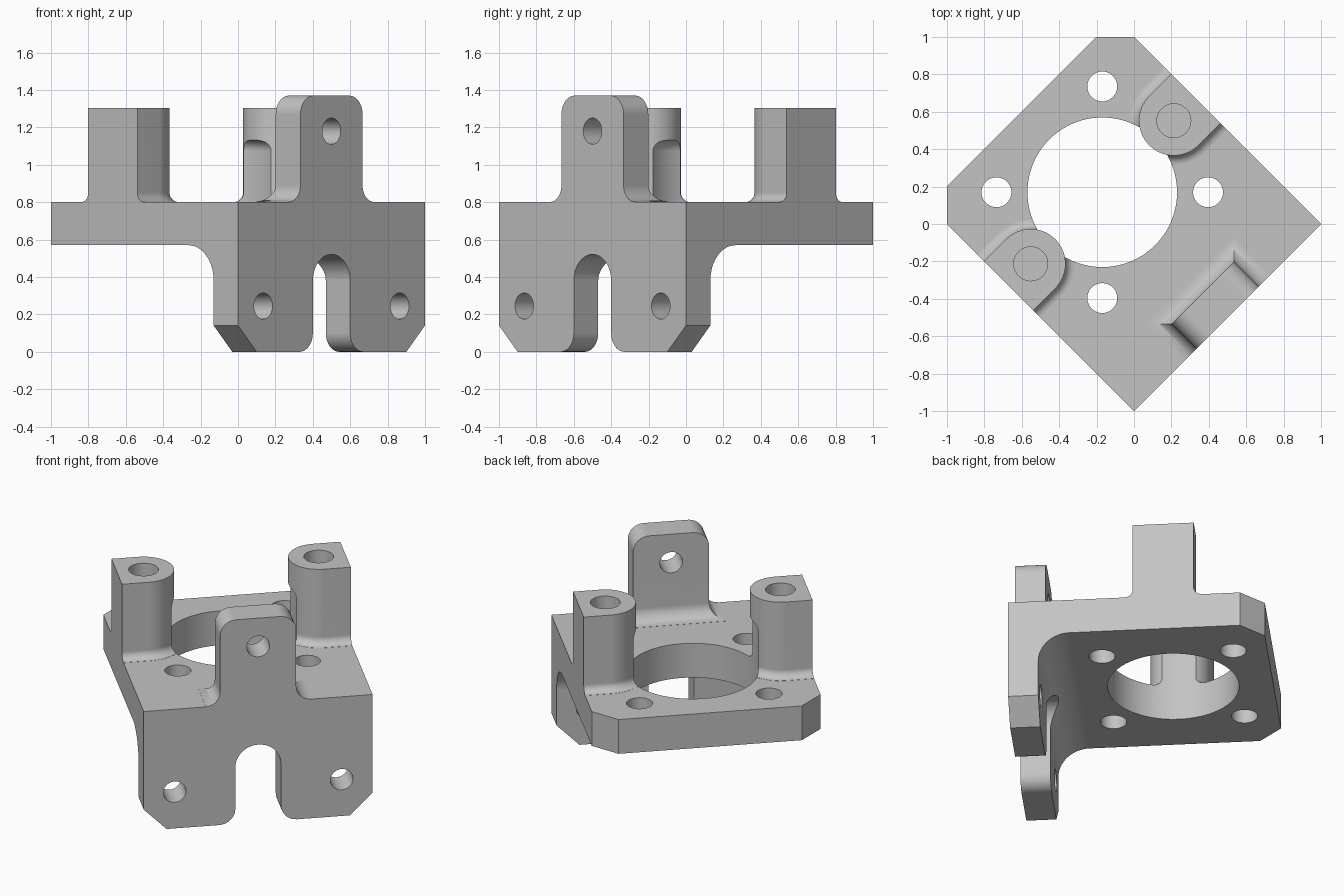
import bpy, bmesh
from math import sin, cos, pi, radians

if "Cube" in bpy.data.objects:
    bpy.data.objects.remove(bpy.data.objects["Cube"])

HALF, BACK, TOP = 0.707, 0.849, 0.8   # plate half width, rear edge, upper face
MID = 0.24                            # depth position of the bore and posts
N = 64


def loft(name, rings):
    """Closed solid through a stack of equal-length point rings."""
    bm = bmesh.new()
    rows = [[bm.verts.new(p) for p in ring] for ring in rings]
    for a, b in zip(rows, rows[1:]):
        for i in range(len(a)):
            j = (i + 1) % len(a)
            bm.faces.new((a[i], a[j], b[j], b[i]))
    bm.faces.new(rows[0][::-1])
    bm.faces.new(rows[-1])
    bmesh.ops.recalc_face_normals(bm, faces=bm.faces)
    mesh = bpy.data.meshes.new(name)
    bm.to_mesh(mesh)
    bm.free()
    obj = bpy.data.objects.new(name, mesh)
    bpy.context.collection.objects.link(obj)
    return obj


def prism(name, pts, lo, hi, axis):
    """Extrude a 2D profile along the given axis."""
    place = {"X": lambda p, h: (h, p[0], p[1]),
             "Y": lambda p, h: (p[0], h, p[1]),
             "Z": lambda p, h: (p[0], p[1], h)}[axis]
    return loft(name, [[place(p, h) for p in pts] for h in (lo, hi)])


def arc(cx, cy, r, start, end, n=16):
    steps = [radians(start + (end - start) * i / n) for i in range(n + 1)]
    return [(cx + r * cos(t), cy + r * sin(t)) for t in steps]


def circle(cx, cy, r, n=N):
    return arc(cx, cy, r, 0, 360, n)[:-1]


def combine(target, tool, operation):
    mod = target.modifiers.new(operation, "BOOLEAN")
    mod.operation, mod.solver, mod.object = operation, "EXACT", tool
    bpy.context.view_layer.objects.active = target
    bpy.ops.object.modifier_apply(modifier=mod.name)
    bpy.data.objects.remove(tool)


def fillet_steps(r, n=8):
    """Outward offset and height of a concave fillet on the plate top."""
    ts = [pi / 2 * i / n for i in range(n + 1)]
    return [(r, 0.65)] + [(r * (1 - sin(t)), TOP + 0.001 + r * (1 - cos(t))) for t in ts]


# Plate and hanging front wall as one side profile with an inner fillet
profile = [(-0.8, 0), (-0.523, 0)] + arc(-0.333, 0.38, 0.19, 180, 90)
profile += [(0.95, 0.57), (0.95, TOP), (-0.8, TOP)]
bracket = prism("motor_bracket", profile, -0.8, 0.8, "X")

# Upright tab with filleted foot and rounded upper corners
steps = [(o, o, z) for o, z in fillet_steps(0.088)]
steps += [(x - 0.1, 0, z) for x, z in arc(0, 1.27, 0.1, 0, 90, 10)]
tab_rings = []
for du, dv, z in steps:
    w, inner = 0.235 + du, -0.52 + dv
    tab_rings.append([(-w, -0.8, z), (w, -0.8, z), (w, inner, z), (-w, inner, z)])
combine(bracket, loft("tab", tab_rings), "UNION")

# Two posts, rounded on the inside and flush with the plate sides
for s in (-1, 1):
    rings = []
    for off, z in fillet_steps(0.05) + [(0, 1.305)]:
        r = 0.186 + off
        outline = [(-0.8, MID - r)] + arc(-0.541, MID, r, -90, 90, 32) + [(-0.8, MID + r)]
        rings.append([(-s * u, v, z) for u, v in
                      [(-0.8, MID - r)] + [(p[0], p[1]) for p in outline[1:-1]] + [(-0.8, MID + r)]])
    # the flat end points outwards, the round end towards the bore
    rings = [[(s * u, v, z) for u, v, z in
              [(0.8, MID - r, z)] + [(2 * 0.541 - abs(u), v, z) if abs(u) > 0.541 else (abs(u), v, z)
                                     for u, v, z in ring[1:-1]] + [(0.8, MID + r, z)]]
             for ring, r, z in [(g, (g[-1][1] - g[0][1]) / 2, g[0][2]) for g in rings]]
    combine(bracket, loft("post", rings), "UNION")

# Trim everything to the plate outline with clipped rear corners
c = 0.141
outline = [(-HALF, -HALF), (HALF, -HALF), (HALF, BACK - c), (HALF - c, BACK),
           (c - HALF, BACK), (-HALF, BACK - c)]
combine(bracket, prism("envelope", outline, -0.2, 1.6, "Z"), "INTERSECT")

# Central bore, which also relieves the posts up to a rounded shoulder
bore = [(0.4, -0.2)] + arc(0.34, 1.075, 0.06, 0, 90, 8)
combine(bracket, loft("bore_cutter", [[(u, v, z) for u, v in circle(0, MID, r, 96)]
                                      for r, z in bore]), "DIFFERENCE")

# Slot in the wall: arched top, flared rounded mouth
side = [(0.241, -0.1)] + arc(0.241, 0.1, 0.1, 270, 180, 8)
slot = side + arc(0, 0.38, 0.141, 0, 180, 24) + [(-u, z) for u, z in reversed(side)]
combine(bracket, prism("slot_cutter", slot, -1, 0, "Y"), "DIFFERENCE")

for s in (-1, 1):
    # Clipped lower wall corners
    corner = [(s * 0.466, -0.1), (s * 0.866, 0.3), (s * 0.866, -0.1)]
    combine(bracket, prism("corner_cutter", corner, -1, 0, "Y"), "DIFFERENCE")
    # Wall holes, blind post holes and plate holes
    combine(bracket, prism("wall_hole", circle(s * 0.516, 0.245, 0.07, 40), -1, -0.2, "Y"), "DIFFERENCE")
    combine(bracket, prism("post_hole", circle(s * 0.541, MID, 0.091, 40), 0.92, 1.5, "Z"), "DIFFERENCE")
    for t in (-1, 1):
        pts = circle(s * 0.4, MID + t * 0.4, 0.08, 40)
        combine(bracket, prism("plate_hole", pts, 0.3, 1, "Z"), "DIFFERENCE")
combine(bracket, prism("tab_hole", circle(0, 1.18, 0.07, 40), -1, -0.3, "Y"), "DIFFERENCE")

# Single grey material
grey = bpy.data.materials.new("light_grey")
grey.use_nodes = True
grey.diffuse_color = (0.55, 0.55, 0.55, 1)
grey.node_tree.nodes["Principled BSDF"].inputs["Base Color"].default_value = grey.diffuse_color
bracket.data.materials.clear()
bracket.data.materials.append(grey)
for face in bracket.data.polygons:
    face.material_index = 0

# Turn the bracket so its wall faces the front left corner, then shade
bracket.rotation_euler.z = pi / 4
bpy.ops.object.select_all(action="DESELECT")
bracket.select_set(True)
bpy.context.view_layer.objects.active = bracket
bpy.ops.object.transform_apply(location=False, rotation=True, scale=False)
bpy.ops.object.shade_smooth_by_angle(angle=radians(30))
bracket.modifiers.new("even_shading", "WEIGHTED_NORMAL").keep_sharp = True
